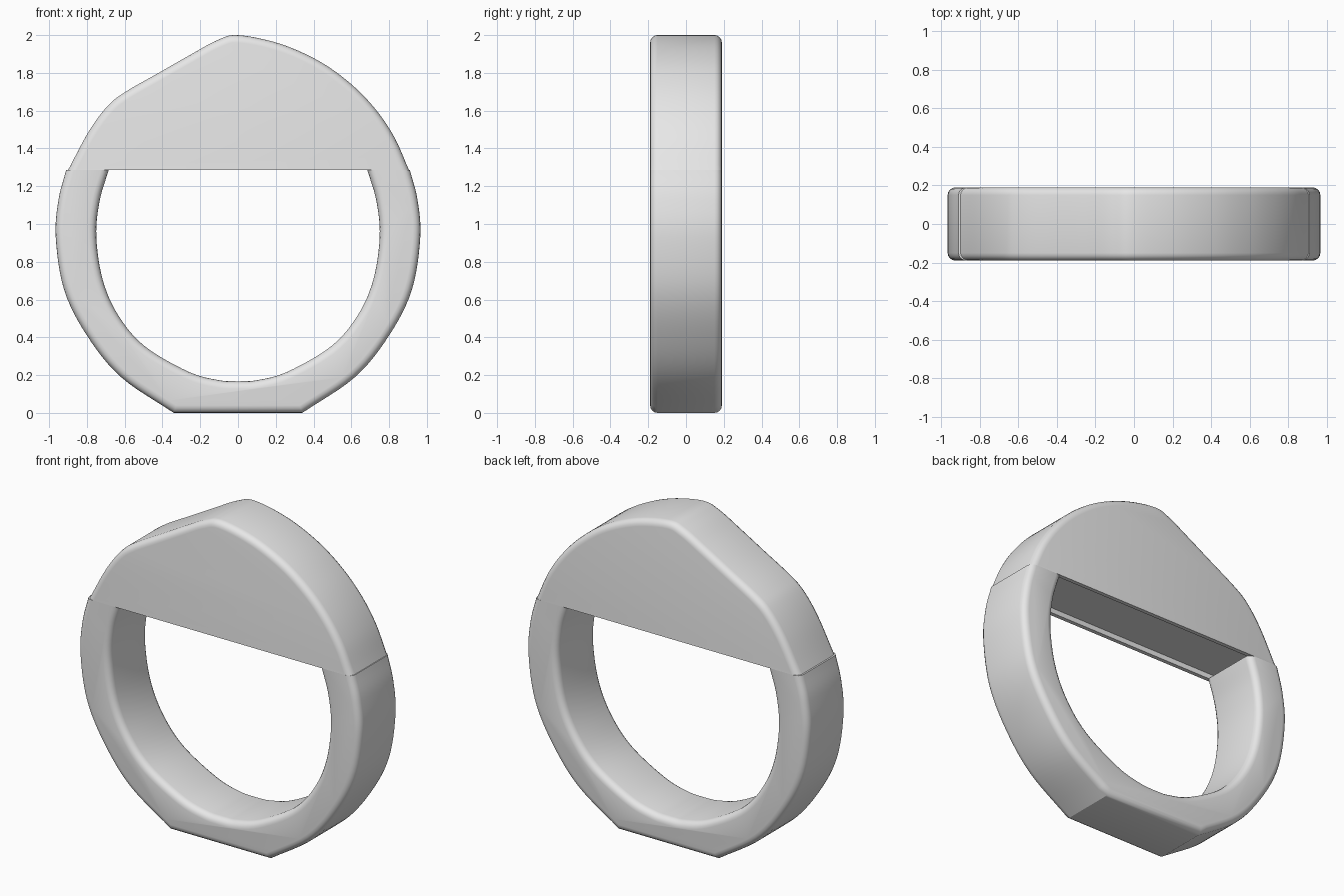
import bpy, bmesh, math
from mathutils import Vector

cube = bpy.data.objects.get("Cube")
if cube:
    bpy.data.objects.remove(cube, do_unlink=True)

HALF_DEPTH = 0.19
SEAM = 1.285

metal = bpy.data.materials.new("light grey")
metal.use_nodes = True
GREY = (0.8, 0.8, 0.8, 1)
metal.diffuse_color = GREY
metal.node_tree.nodes["Principled BSDF"].inputs["Base Color"].default_value = GREY


def smooth_path(points, steps=6):
    """Catmull-Rom curve through the given (x, z) points."""
    p = [Vector(q) for q in points]
    p = [2 * p[0] - p[1]] + p + [2 * p[-1] - p[-2]]
    out = []
    for a, b, c, d in zip(p, p[1:], p[2:], p[3:]):
        for i in range(steps):
            t = i / steps
            out.append(0.5 * (2 * b + (c - a) * t + (2 * a - 5 * b + 4 * c - d) * t ** 2
                              + (3 * b - a - 3 * c + d) * t ** 3))
    return out + [p[-2]]


def extrude_part(name, outline, recess=False):
    """Extrude an outline along y and round its front and back rims, leaving the seam sharp."""
    bm = bmesh.new()
    face = bm.faces.new([bm.verts.new((q[0], -HALF_DEPTH, q[1])) for q in outline])
    moved = bmesh.ops.extrude_face_region(bm, geom=[face])["geom"]
    bmesh.ops.translate(bm, vec=(0, 2 * HALF_DEPTH, 0),
                        verts=[g for g in moved if isinstance(g, bmesh.types.BMVert)])
    bmesh.ops.recalc_face_normals(bm, faces=bm.faces[:])

    def is_rim(e):
        a, b = (v.co for v in e.verts)
        on_seam = abs(a.z - SEAM) < 1e-4 and abs(b.z - SEAM) < 1e-4
        return abs(a.y - b.y) < 1e-5 and not on_seam

    bmesh.ops.bevel(bm, geom=[e for e in bm.edges if is_rim(e)], offset=0.04,
                    offset_type='OFFSET', segments=4, profile=0.5,
                    affect='EDGES', clamp_overlap=False)
    if recess:
        # Shallow recess in the flat underside
        bm.normal_update()
        under = min(bm.faces, key=lambda f: (round(f.normal.z, 3), -f.calc_area()))
        bmesh.ops.inset_individual(bm, faces=[under], thickness=0.025)
        bmesh.ops.inset_individual(bm, faces=[under], thickness=0.002, depth=-0.03)
    mesh = bpy.data.meshes.new(name)
    bm.to_mesh(mesh)
    bm.free()
    mesh.materials.append(metal)
    obj = bpy.data.objects.new(name, mesh)
    bpy.context.collection.objects.link(obj)
    bpy.ops.object.select_all(action='DESELECT')
    obj.select_set(True)
    bpy.context.view_layer.objects.active = obj
    bpy.ops.object.shade_smooth_by_angle(angle=math.radians(30))
    return obj


# Open band with a flat foot
outer = smooth_path([(0.34, 0), (0.62, 0.19), (0.8, 0.41), (0.92, 0.65),
                     (0.965, 0.93), (0.95, 1.13), (0.91, SEAM)])
inner = smooth_path([(0.685, SEAM), (0.733, 1.12), (0.75, 0.93), (0.715, 0.70), (0.63, 0.51),
                     (0.49, 0.35), (0.26, 0.217), (0.1, 0.173), (0, 0.167)])
half = outer + inner
mirrored = [Vector((-q.x, q.y)) for q in reversed(half[:-1])]
extrude_part("ring_band", half + mirrored)

# Asymmetric solid top
crown = smooth_path([(0.905, SEAM), (0.83, 1.455), (0.73, 1.605), (0.6, 1.74), (0.43, 1.862),
                     (0.22, 1.955), (0, 2.0), (-0.11, 1.973), (-0.25, 1.897), (-0.42, 1.8),
                     (-0.595, 1.7), (-0.69, 1.625), (-0.79, 1.49), (-0.9, SEAM)])
extrude_part("ring_top", crown, recess=True)
